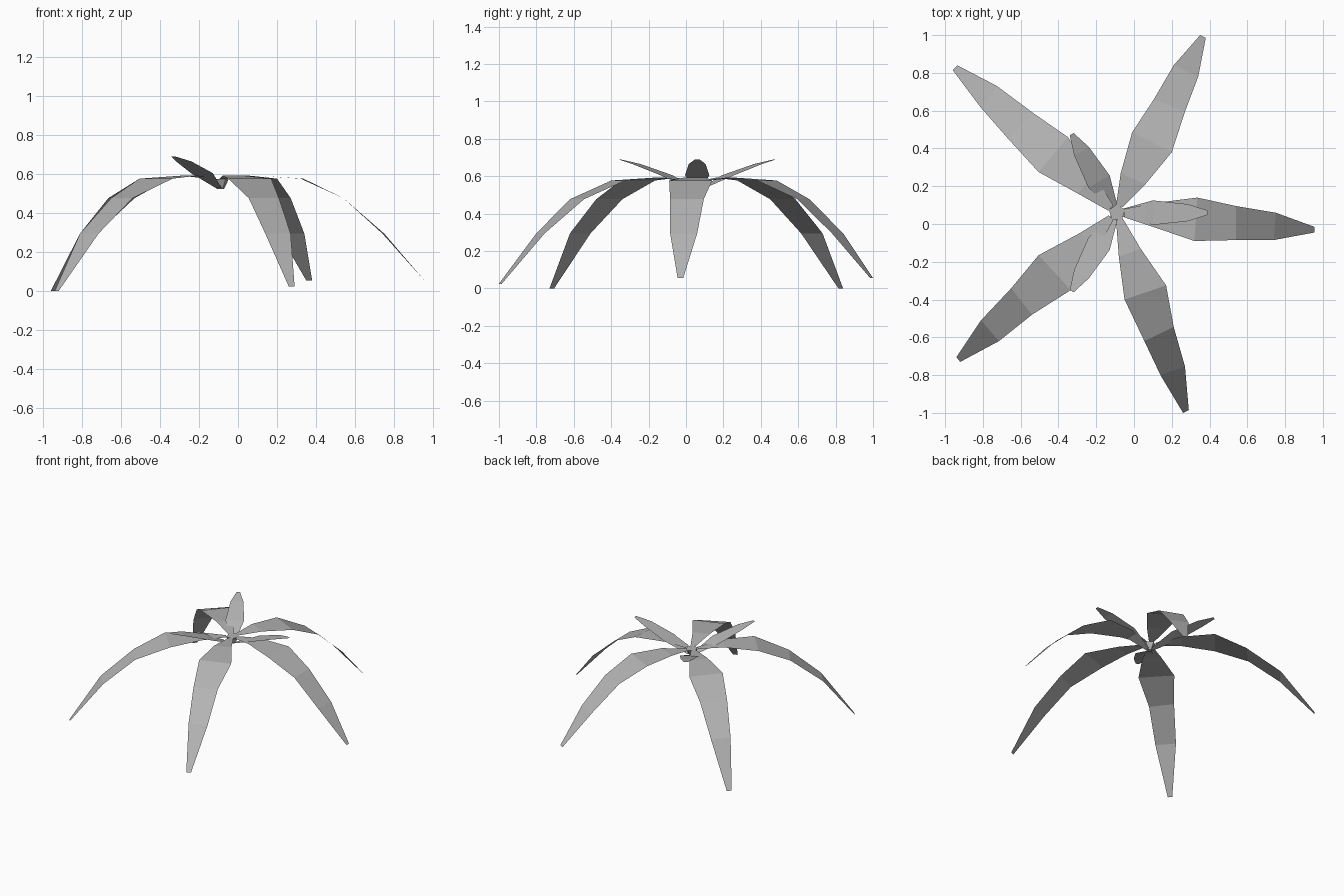
import bpy, bmesh, math
from mathutils import Matrix, Vector

HUB = Vector((-0.09, 0.06, 0))

grey = bpy.data.materials.new("leaf grey")
grey.diffuse_color = (0.45, 0.45, 0.45, 1)


def finish(name, bm):
    mesh = bpy.data.meshes.new(name)
    bm.to_mesh(mesh)
    bm.free()
    mesh.materials.append(grey)
    obj = bpy.data.objects.new(name, mesh)
    bpy.context.collection.objects.link(obj)
    return obj


def strip(name, left, right, heights):
    """Thin leaf blade lofted between two edges, level across its width."""
    bm = bmesh.new()
    rows = [(bm.verts.new((*a, z)), bm.verts.new((*b, z)))
            for a, b, z in zip(left, right, heights)]
    for (a, b), (c, d) in zip(rows, rows[1:]):
        bm.faces.new((a, b, d, c))
    return finish(name, bm)


# Long drooping leaves: left and right edges seen from the hub outward
LONG = {
    "east": ([(-0.05, 0.08), (0.10, 0.11), (0.335, 0.14), (0.54, 0.095), (0.75, 0.06), (0.955, -0.015)],
             [(-0.05, 0.035), (0.10, -0.015), (0.32, -0.09), (0.54, -0.085), (0.74, -0.085), (0.955, -0.045)], 0.055),
    "north_east": ([(-0.095, 0.10), (-0.07, 0.27), (-0.01, 0.485), (0.105, 0.66), (0.21, 0.84), (0.35, 1.0)],
                   [(-0.06, 0.09), (0.06, 0.21), (0.20, 0.38), (0.27, 0.595), (0.34, 0.78), (0.38, 0.985)], 0.055),
    "north_west": ([(-0.135, 0.07), (-0.295, 0.16), (-0.505, 0.275), (-0.665, 0.45), (-0.81, 0.615), (-0.96, 0.815)],
                   [(-0.11, 0.10), (-0.215, 0.265), (-0.35, 0.46), (-0.53, 0.585), (-0.725, 0.73), (-0.935, 0.84)], 0.0),
    "south_west": ([(-0.11, 0.02), (-0.205, -0.155), (-0.335, -0.35), (-0.54, -0.48), (-0.715, -0.62), (-0.92, -0.73)],
                   [(-0.135, 0.045), (-0.29, -0.05), (-0.505, -0.165), (-0.65, -0.34), (-0.81, -0.51), (-0.94, -0.705)], 0.0),
    "south": ([(-0.06, 0.03), (0.035, -0.13), (0.17, -0.325), (0.21, -0.545), (0.27, -0.755), (0.29, -0.985)],
              [(-0.095, 0.02), (-0.08, -0.175), (-0.05, -0.40), (0.055, -0.62), (0.14, -0.80), (0.26, -1.0)], 0.025),
}
for side, (left, right, tip) in LONG.items():
    strip("long_leaf_" + side, right, left, [0.575, 0.592, 0.577, 0.477, 0.295, tip])

# Short young leaves: three copies around the hub, rising outward
radius = [0.02, 0.19, 0.375, 0.48]
half = [0.018, 0.065, 0.045, 0.012]
rise = [0.53, 0.605, 0.665, 0.69]
for i, side in enumerate(("right", "back", "front")):
    leaf = strip("short_leaf_" + side,
                 [(r, -w) for r, w in zip(radius, half)],
                 [(r, w) for r, w in zip(radius, half)], rise)
    leaf.data.transform(Matrix.Translation(HUB) @ Matrix.Rotation(math.radians(120 * i), 4, 'Z'))

# Small tapered stub where the leaves meet
bm = bmesh.new()
bmesh.ops.create_cone(bm, cap_ends=True, segments=5, radius1=0.02, radius2=0.045, depth=0.05,
                      matrix=Matrix.Translation(HUB + Vector((0, 0, 0.55))))
finish("leaf_base", bm)
